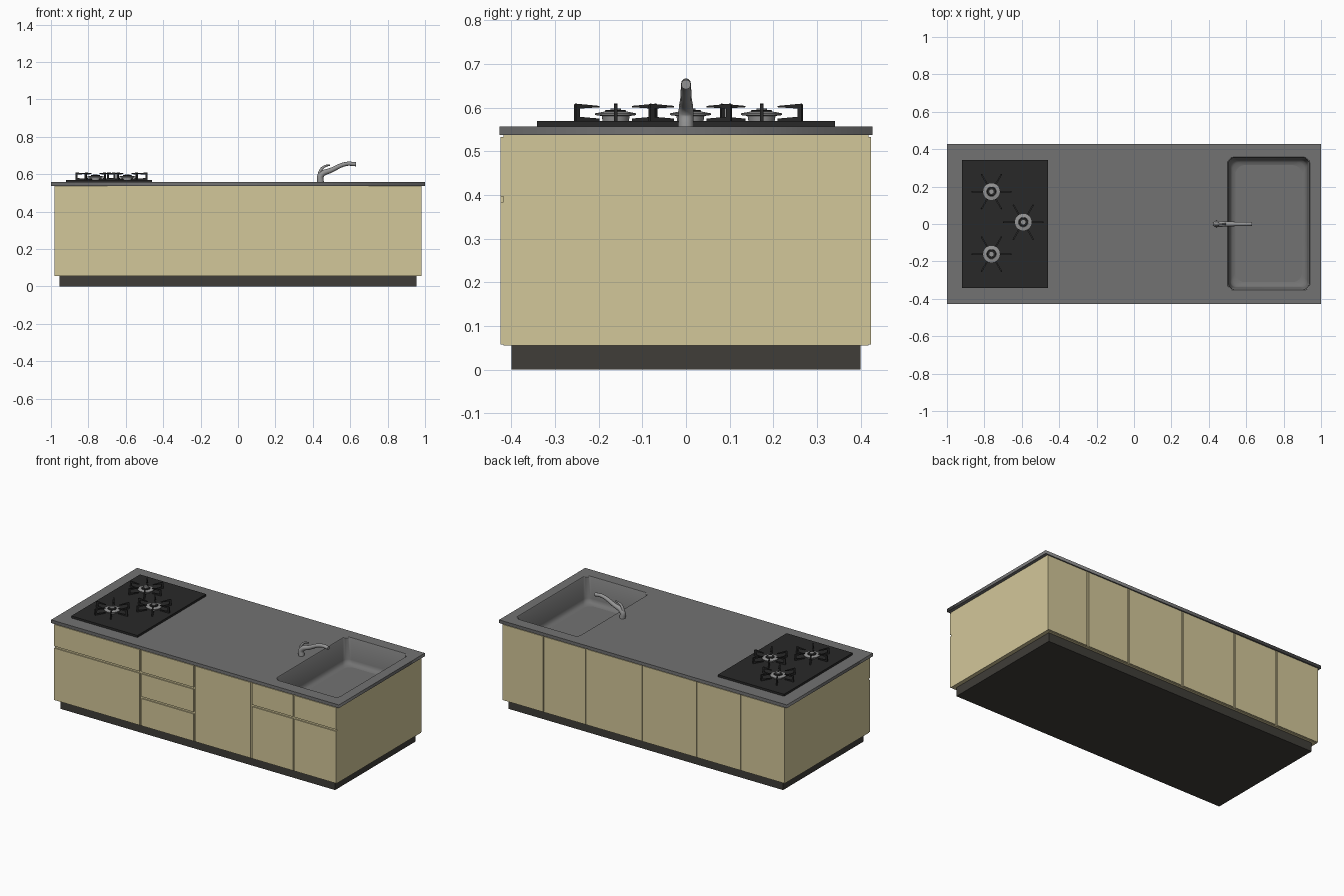
import bpy, bmesh
from math import cos, sin, pi, radians
from mathutils import Matrix, Vector

if "Cube" in bpy.data.objects:
    bpy.data.objects.remove(bpy.data.objects["Cube"])


def material(name, rgb):
    m = bpy.data.materials.new(name)
    m.diffuse_color = (*rgb, 1)
    m.use_nodes = True
    m.node_tree.nodes["Principled BSDF"].inputs["Base Color"].default_value = m.diffuse_color
    return m


WOOD = material("pale_wood", (0.65, 0.57, 0.32))
STONE = material("grey_stone", (0.17, 0.17, 0.17))
PLINTH = material("dark_plinth", (0.05, 0.047, 0.04))
BLACK = material("black_enamel", (0.022, 0.022, 0.022))
STEEL = material("steel", (0.30, 0.30, 0.30))


def finish(ob, mat, smooth=None):
    ob.data.materials.clear()
    ob.data.materials.append(mat)
    if smooth:
        bpy.ops.object.select_all(action='DESELECT')
        ob.select_set(True)
        bpy.context.view_layer.objects.active = ob
        bpy.ops.object.shade_smooth_by_angle(angle=radians(smooth))
    return ob


def from_bmesh(name, bm, mat, smooth=None):
    me = bpy.data.meshes.new(name)
    bm.to_mesh(me)
    bm.free()
    ob = bpy.data.objects.new(name, me)
    bpy.context.collection.objects.link(ob)
    return finish(ob, mat, smooth)


def box(name, x, y, z, mat, open_top=False):
    bm = bmesh.new()
    bmesh.ops.create_cube(bm, size=1)
    for v in bm.verts:
        v.co = [(r[0] + r[1]) / 2 + c * (r[1] - r[0]) for r, c in zip((x, y, z), v.co)]
    if open_top:
        top = [f for f in bm.faces if f.normal.z > 0.9]
        bmesh.ops.delete(bm, geom=top, context='FACES_ONLY')
    return from_bmesh(name, bm, mat)


def curve_mesh(name, cu, mat, smooth=None):
    tmp = bpy.data.objects.new(name + "_curve", cu)
    bpy.context.collection.objects.link(tmp)
    bpy.context.view_layer.update()
    me = bpy.data.meshes.new_from_object(tmp.evaluated_get(bpy.context.evaluated_depsgraph_get()))
    bpy.data.objects.remove(tmp)
    ob = bpy.data.objects.new(name, me)
    bpy.context.collection.objects.link(ob)
    return finish(ob, mat, smooth)


def add_poly(cu, pts, cyclic=False):
    sp = cu.splines.new('POLY')
    sp.points.add(len(pts) - 1)
    for p, c in zip(sp.points, pts):
        p.co = (c[0], c[1], 0, 1)
    sp.use_cyclic_u = cyclic


def tube(name, pts, mat):
    # pts: (x, z, radius) in the y = 0 plane
    cu = bpy.data.curves.new(name, 'CURVE')
    cu.dimensions = '3D'
    cu.bevel_depth = 1
    cu.bevel_resolution = 4
    cu.use_fill_caps = True
    cu.resolution_u = 6
    sp = cu.splines.new('BEZIER')
    sp.bezier_points.add(len(pts) - 1)
    for p, (x, z, r) in zip(sp.bezier_points, pts):
        p.co, p.radius = (x, 0, z), r
        p.handle_left_type = p.handle_right_type = 'AUTO'
    return curve_mesh(name, cu, mat, 50)


def lathe(name, prof, centre, mat):
    bm = bmesh.new()
    vs = [bm.verts.new((r, 0, z)) for r, z in prof]
    edges = [bm.edges.new(p) for p in zip(vs, vs[1:])]
    bmesh.ops.spin(bm, geom=vs + edges, axis=(0, 0, 1), cent=(0, 0, 0),
                   angle=2 * pi, steps=32)
    bmesh.ops.remove_doubles(bm, verts=bm.verts, dist=1e-5)
    bmesh.ops.recalc_face_normals(bm, faces=bm.faces)
    bmesh.ops.translate(bm, verts=bm.verts, vec=(*centre, 0))
    return from_bmesh(name, bm, mat, 35)


def rounded_rect(x0, x1, y0, y1, r, n=6):
    pts = []
    for i, (cx, cy) in enumerate(((x1 - r, y1 - r), (x0 + r, y1 - r),
                                  (x0 + r, y0 + r), (x1 - r, y0 + r))):
        for k in range(n + 1):
            a = (i + k / n) * pi / 2
            pts.append((cx + r * cos(a), cy + r * sin(a)))
    return pts


# Carcass and plinth
box("plinth", (-0.955, 0.955), (-0.40, 0.40), (0, 0.056), PLINTH)
box("cabinet_body", (-0.98, 0.98), (-0.418, 0.418), (0.055, 0.537), WOOD, open_top=True)

# Door and drawer fronts: column edges, with heights where each column splits
GAP, Z0, Z1 = 0.006, 0.058, 0.533


def fronts(side, xs, splits, y):
    for c, (a, b) in enumerate(zip(xs, xs[1:])):
        zs = [Z0 - GAP, *splits[c], Z1 + GAP]
        xa = a if c == 0 else a + GAP
        xb = b if c == len(xs) - 2 else b - GAP
        for r, (lo, hi) in enumerate(zip(zs, zs[1:])):
            box(f"{side}_panel_{c}_{r}", (xa, xb), y, (lo + GAP, hi - GAP), WOOD)


fronts("front", (-0.98, -0.38, -0.005, 0.39, 0.685, 0.98),
       ([0.39], [0.235, 0.39], [], [0.39], [0.39]), (-0.425, -0.418))
fronts("back", (-0.98, -0.68, -0.375, 0.003, 0.395, 0.69, 0.98),
       ([],) * 6, (0.418, 0.424))

# Worktop with a rounded opening for the sink
SX0, SX1, SY0, SY1 = 0.50, 0.94, -0.353, 0.357
cu = bpy.data.curves.new("worktop", 'CURVE')
cu.dimensions = '2D'
cu.fill_mode = 'BOTH'
cu.extrude = 0.01
add_poly(cu, [(-1, -0.427), (1, -0.427), (1, 0.427), (-1, 0.427)], True)
add_poly(cu, rounded_rect(SX0, SX1, SY0, SY1, 0.03), True)
worktop = curve_mesh("worktop", cu, STONE)
worktop.location.z = 0.547

# Sink bowl: stacked rounded loops with a filleted floor
bm = bmesh.new()
rings = []
for d, z in ((0, 0.557), (0.004, 0.553), (0.012, 0.425), (0.016, 0.41),
             (0.026, 0.40), (0.042, 0.396)):
    loop = rounded_rect(SX0 + d, SX1 - d, SY0 + d, SY1 - d, 0.03 + d * 0.5)
    rings.append([bm.verts.new((x, y, z)) for x, y in loop])
for lo, hi in zip(rings, rings[1:]):
    for i in range(len(lo)):
        j = (i + 1) % len(lo)
        bm.faces.new((lo[j], lo[i], hi[i], hi[j]))
bm.faces.new(rings[-1])
from_bmesh("sink_bowl", bm, STONE, 50)

# Tap: tapered spout and lever
tube("tap_spout", [(0.441, 0.556, 0.018), (0.442, 0.592, 0.017), (0.50, 0.622, 0.013),
                   (0.58, 0.655, 0.011), (0.63, 0.653, 0.011)], STEEL)
tube("tap_lever", [(0.435, 0.59, 0.011), (0.443, 0.622, 0.008), (0.462, 0.641, 0.006),
                   (0.492, 0.649, 0.004)], STEEL)

# Hob plate
box("hob_plate", (-0.92, -0.46), (-0.341, 0.341), (0.556, 0.57), BLACK)

# Burners, each with six bracket-shaped pan supports
ARM = [(0.108, 0.569), (0.108, 0.607), (0.105, 0.609), (0.045, 0.604), (0.045, 0.601),
       (0.097, 0.598), (0.097, 0.579), (0.045, 0.575), (0.045, 0.569)]
for n, c in enumerate(((-0.762, 0.173), (-0.762, -0.161), (-0.592, 0.01))):
    lathe(f"burner_ring_{n}", [(0.03, 0.569), (0.032, 0.581), (0.047, 0.583),
                               (0.047, 0.587), (0.026, 0.591), (0.024, 0.586),
                               (0, 0.586)], c, STEEL)
    lathe(f"burner_cap_{n}", [(0.024, 0.586), (0.024, 0.593), (0.022, 0.595),
                              (0, 0.595)], c, BLACK)
    lathe(f"burner_centre_{n}", [(0.012, 0.594), (0.012, 0.598), (0, 0.598)], c, STEEL)
    bm = bmesh.new()
    for k in range(6):
        face = bm.faces.new([bm.verts.new((r, -0.004, z)) for r, z in ARM])
        out = bmesh.ops.extrude_face_region(bm, geom=[face])['geom']
        new = [g for g in out if isinstance(g, bmesh.types.BMVert)]
        bmesh.ops.translate(bm, verts=new, vec=(0, 0.008, 0))
        arm = list(face.verts) + new
        bmesh.ops.transform(bm, verts=arm, matrix=Matrix.Translation(Vector((*c, 0)))
                            @ Matrix.Rotation(k * pi / 3, 4, 'Z'))
    bmesh.ops.recalc_face_normals(bm, faces=bm.faces)
    from_bmesh(f"pan_support_{n}", bm, BLACK)
